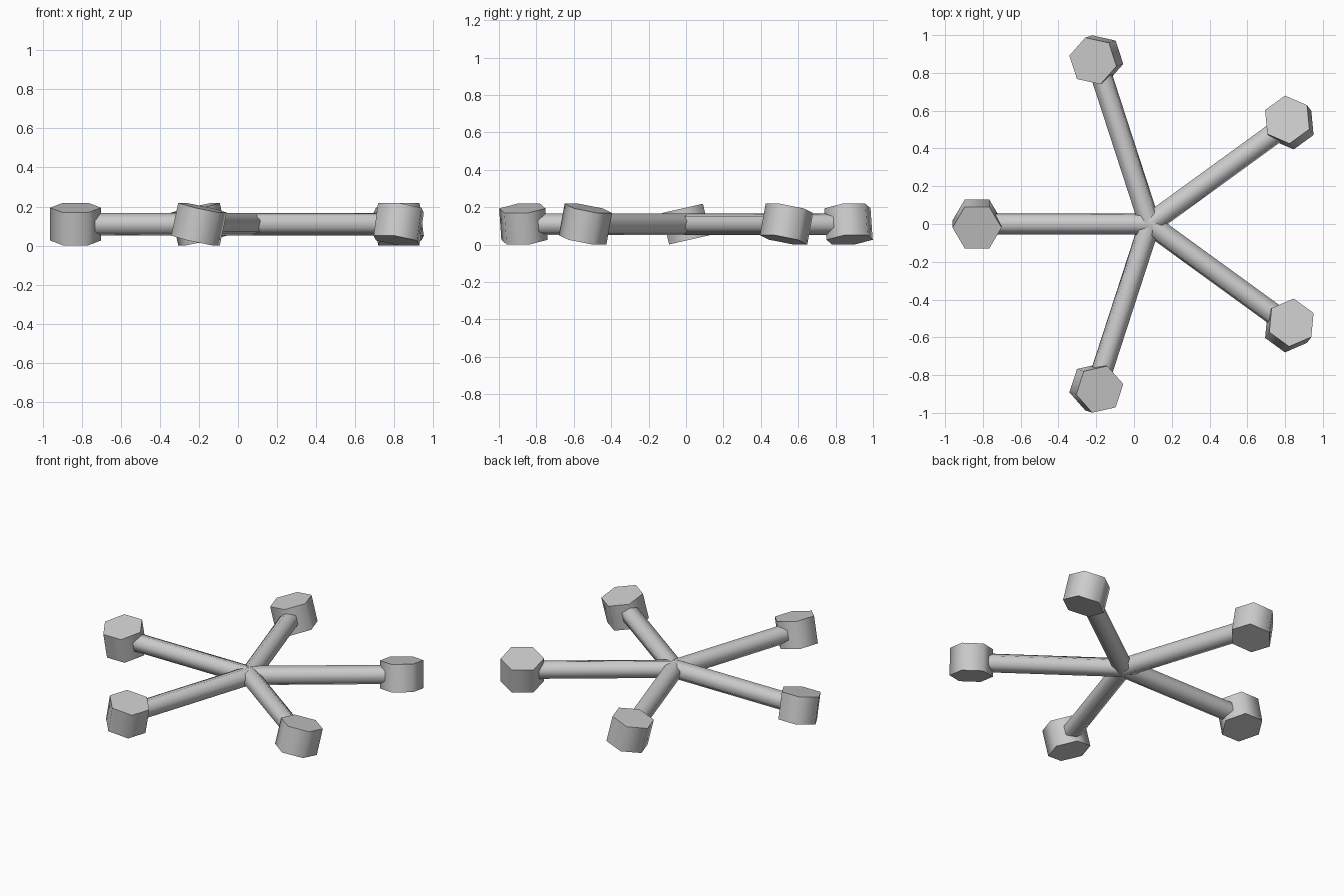
import bpy
from math import radians, pi
from mathutils import Matrix

if "Cube" in bpy.data.objects:
    bpy.data.objects.remove(bpy.data.objects["Cube"])

HUB = (0.083, 0.0, 0.11)    # where the five legs meet
REACH = 0.914               # hub to foot centre
ROLL = radians(12.8)        # each arm is rolled about its own length


def hex_prism(name, radius, depth, matrix):
    bpy.ops.mesh.primitive_cylinder_add(vertices=6, radius=radius, depth=depth)
    ob = bpy.context.object
    ob.name = name
    # turn so a corner lies along local x
    ob.data.transform(matrix @ Matrix.Rotation(pi / 2, 4, 'Z'))
    bpy.ops.object.shade_smooth_by_angle(angle=radians(70))
    return ob


for i in range(5):
    arm = (Matrix.Translation(HUB)
           @ Matrix.Rotation(pi + i * 2 * pi / 5, 4, 'Z')
           @ Matrix.Rotation(-ROLL, 4, 'X'))
    # leg: thin hexagonal bar from the hub into the foot, ridge on top
    hex_prism(f"leg_{i + 1}", 0.059, REACH - 0.05,
              arm @ Matrix.Translation(((REACH - 0.05) / 2, 0, 0))
              @ Matrix.Rotation(pi / 2, 4, 'Y'))
    # foot: short hexagonal block at the tip
    hex_prism(f"foot_{i + 1}", 0.13, 0.172,
              arm @ Matrix.Translation((REACH, 0, 0)))
